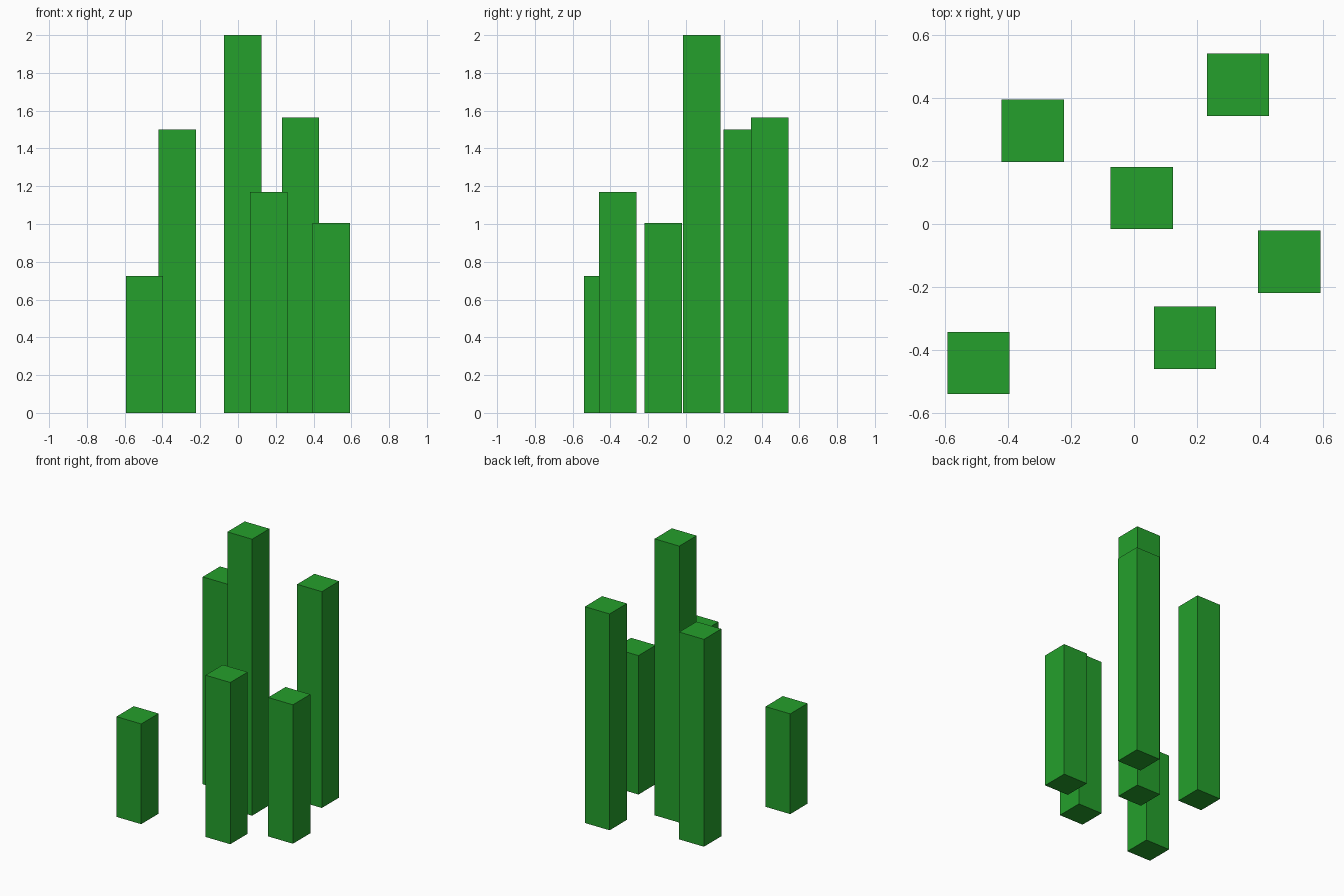
import bpy

if "Cube" in bpy.data.objects:
    bpy.data.objects.remove(bpy.data.objects["Cube"])

WIDTH = 0.198

green = bpy.data.materials.new("green")
green.diffuse_color = (0.018, 0.352, 0.025, 1.0)
green.use_nodes = True
green.node_tree.nodes["Principled BSDF"].inputs["Base Color"].default_value = green.diffuse_color


def pillar(name, x, y, height):
    """Square pillar standing on the ground."""
    bpy.ops.mesh.primitive_cube_add(size=1, location=(x, y, height / 2))
    ob = bpy.context.object
    ob.name = ob.data.name = name
    ob.scale = (WIDTH, WIDTH, height)
    bpy.ops.object.transform_apply(location=False, rotation=False, scale=True)
    ob.data.materials.append(green)


# Six separate pillars: name, centre x, centre y, height
for spec in [
    ("centre_pillar", 0.025, 0.083, 2.0),
    ("back_left_pillar", -0.322, 0.297, 1.5),
    ("back_right_pillar", 0.331, 0.443, 1.565),
    ("right_pillar", 0.494, -0.120, 1.005),
    ("front_pillar", 0.162, -0.362, 1.17),
    ("front_left_pillar", -0.495, -0.442, 0.725),
]:
    pillar(*spec)
